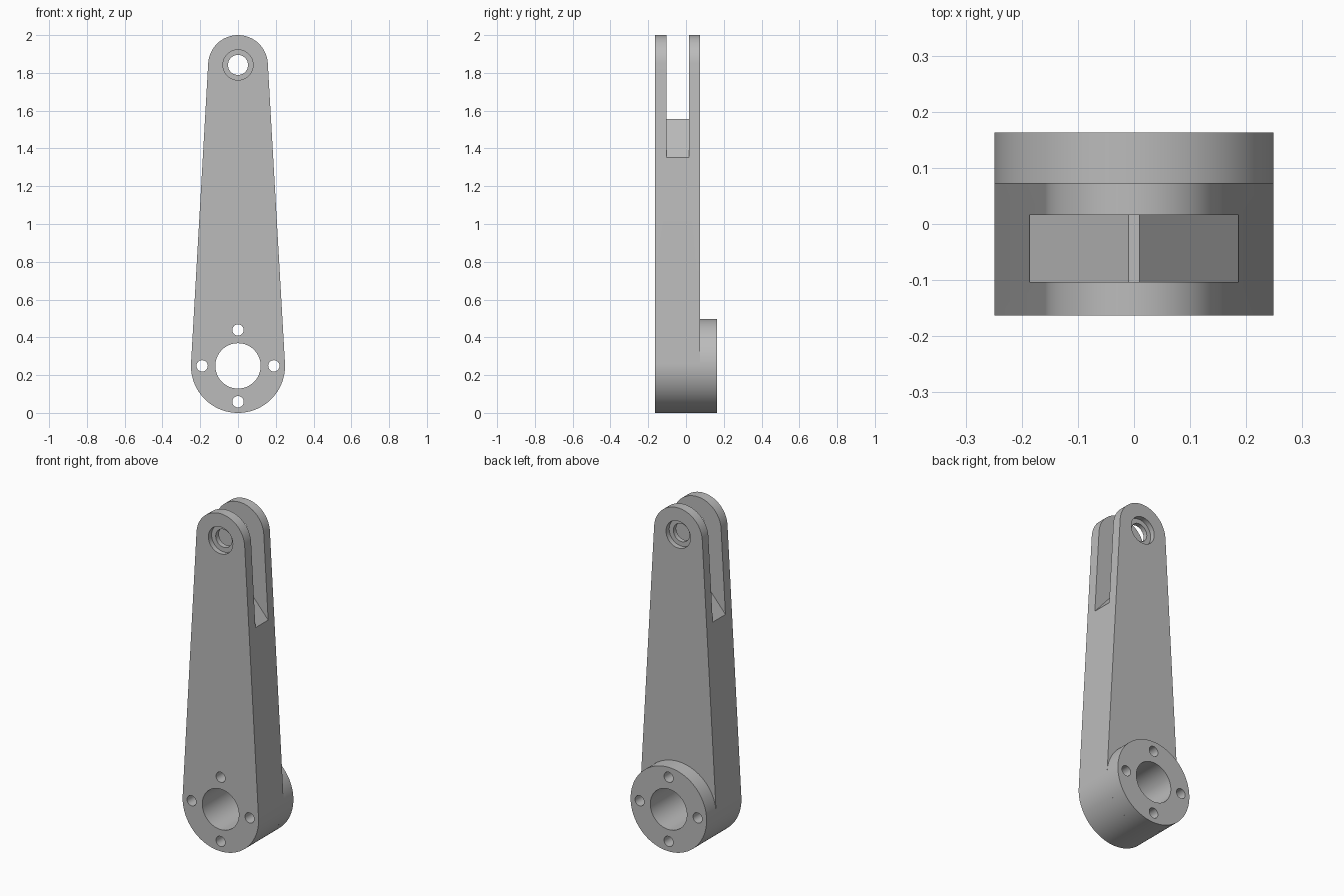
import bpy, bmesh, math

cube = bpy.data.objects.get("Cube")
if cube:
    bpy.data.objects.remove(cube, do_unlink=True)

# Main dimensions
FRONT, ARM_BACK, BACK = -0.163, 0.073, 0.163
SLOT_FRONT, SLOT_BACK = -0.103, 0.016
HUB_Z, HUB_R = 0.249, 0.249
PIN_Z, PIN_R = 1.842, 0.158

grey = bpy.data.materials.new("machined grey")
grey.use_nodes = True
colour = (0.5, 0.5, 0.5, 1)
grey.diffuse_color = colour
grey.node_tree.nodes["Principled BSDF"].inputs["Base Color"].default_value = colour


def arc(cx, cz, r, start, end, steps):
    return [(cx + r * math.cos(start + (end - start) * i / steps),
             cz + r * math.sin(start + (end - start) * i / steps))
            for i in range(steps + 1)]


def circle(cx, cz, r, steps=64):
    return arc(cx, cz, r, 0, 2 * math.pi, steps)[:-1]


def prism(name, outline, y0, y1):
    """Extrude an x-z outline along y."""
    bm = bmesh.new()
    face = bm.faces.new([bm.verts.new((x, y0, z)) for x, z in outline])
    result = bmesh.ops.extrude_face_region(bm, geom=[face])
    verts = [g for g in result["geom"] if isinstance(g, bmesh.types.BMVert)]
    bmesh.ops.translate(bm, verts=verts, vec=(0, y1 - y0, 0))
    bmesh.ops.recalc_face_normals(bm, faces=bm.faces)
    mesh = bpy.data.meshes.new(name)
    bm.to_mesh(mesh)
    bm.free()
    mesh.materials.append(grey)
    obj = bpy.data.objects.new(name, mesh)
    bpy.context.collection.objects.link(obj)
    return obj


def cut(obj, cutters):
    bpy.ops.object.select_all(action="DESELECT")
    bpy.context.view_layer.objects.active = obj
    obj.select_set(True)
    for cutter in cutters:
        mod = obj.modifiers.new(cutter.name, "BOOLEAN")
        mod.operation = "DIFFERENCE"
        mod.solver = "EXACT"
        mod.object = cutter
        bpy.ops.object.modifier_apply(modifier=mod.name)
    bpy.ops.object.shade_smooth_by_angle(angle=math.radians(30))


# Tapered arm: two arcs joined by their tangents
lean = math.asin((HUB_R - PIN_R) / (PIN_Z - HUB_Z))
outline = arc(0, PIN_Z, PIN_R, lean, math.pi - lean, 48)
outline += arc(0, HUB_Z, HUB_R, math.pi - lean, 2 * math.pi + lean, 64)
arm = prism("tapered_arm", outline, FRONT, ARM_BACK)

# Round boss on the back of the hub
boss = prism("hub_boss", circle(0, HUB_Z, HUB_R, 96), ARM_BACK, BACK)

# Hub bore and four bolt holes
hub_cutters = [prism("bore_cutter", circle(0, HUB_Z, 0.12), -0.3, 0.3)]
for i in range(4):
    a = i * math.pi / 2
    hub_cutters.append(prism("bolt_hole_cutter", circle(
        0.19 * math.cos(a), HUB_Z + 0.19 * math.sin(a), 0.03, 32), -0.3, 0.3))

# Fork slot with a ridged floor
slot_outline = [(-0.3, 1.22), (-0.01, 1.555), (0.01, 1.555), (0.3, 1.22),
                (0.3, 2.2), (-0.3, 2.2)]
fork_cutters = [prism("slot_cutter", slot_outline, SLOT_FRONT, SLOT_BACK)]

# Pin hole, counterbored on both outer faces
fork_cutters.append(prism("pin_hole_cutter", circle(0, PIN_Z, 0.053, 48), -0.3, 0.3))
for y0, y1 in ((-0.3, FRONT + 0.03), (ARM_BACK - 0.03, 0.3)):
    fork_cutters.append(prism("counterbore_cutter", circle(0, PIN_Z, 0.08, 48), y0, y1))

cut(arm, hub_cutters + fork_cutters)
cut(boss, hub_cutters)
for cutter in hub_cutters + fork_cutters:
    bpy.data.objects.remove(cutter, do_unlink=True)
